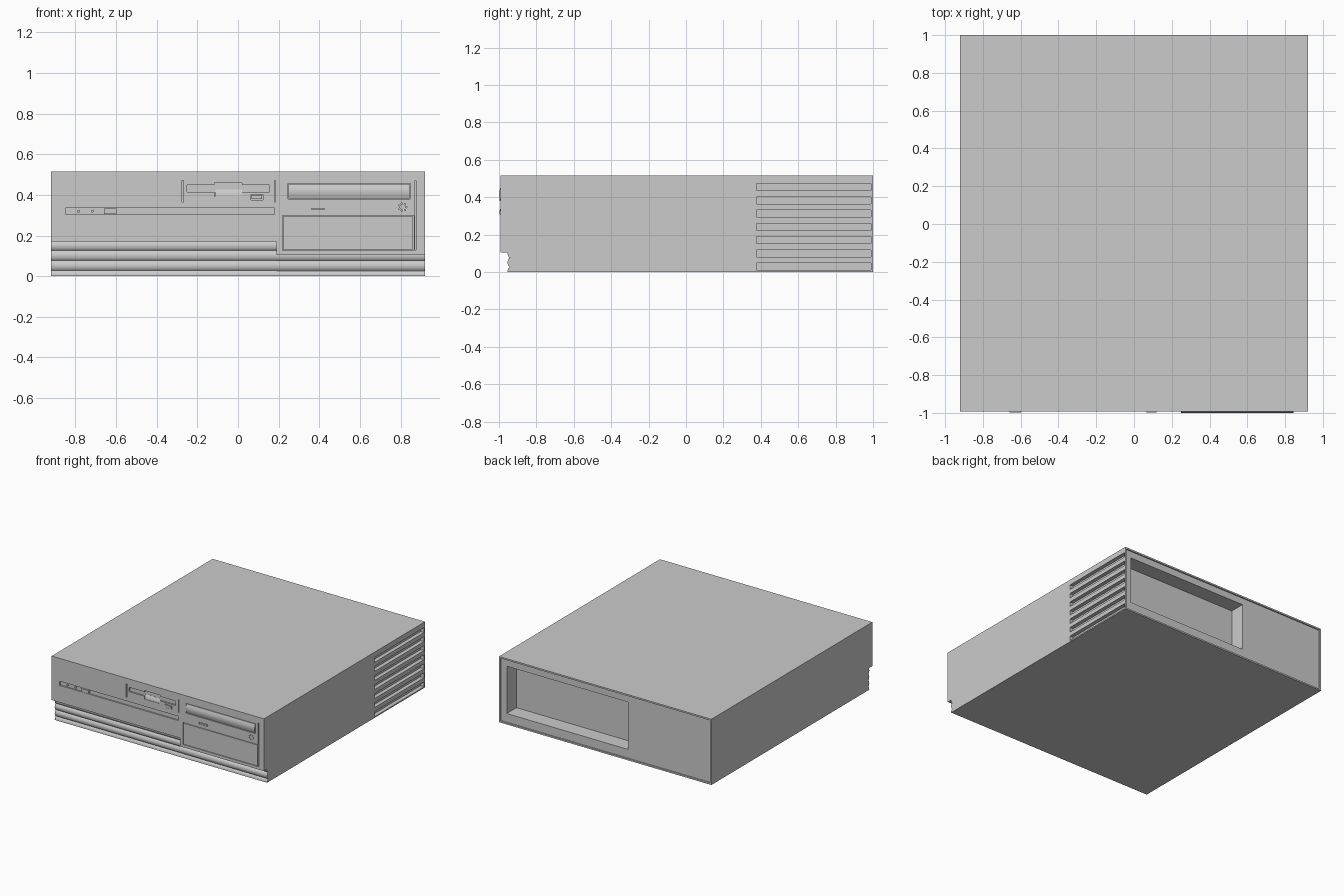
import bpy, bmesh, math

if "Cube" in bpy.data.objects:
    bpy.data.objects.remove(bpy.data.objects["Cube"])

FRONT = -0.992   # bezel face
SEAM = -0.935    # where bezel meets the case


def finish(bm, name):
    bmesh.ops.recalc_face_normals(bm, faces=bm.faces[:])
    me = bpy.data.meshes.new(name)
    bm.to_mesh(me)
    bm.free()
    ob = bpy.data.objects.new(name, me)
    bpy.context.collection.objects.link(ob)
    return ob


def extrude(name, pts, axis, lo, hi, bm=None):
    """Extrude a profile: (y, z) along x, or (x, z) along y."""
    own = bm is None
    bm = bm or bmesh.new()
    at = (lambda p, t: (t, p[0], p[1])) if axis == 'x' else (lambda p, t: (p[0], t, p[1]))
    a = [bm.verts.new(at(p, lo)) for p in pts]
    b = [bm.verts.new(at(p, hi)) for p in pts]
    bm.faces.new(a)
    bm.faces.new(b[::-1])
    n = len(pts)
    for i in range(n):
        bm.faces.new((a[i], b[i], b[(i + 1) % n], a[(i + 1) % n]))
    return finish(bm, name) if own else None


def rect(x0, x1, z0, z1):
    return [(x0, z0), (x1, z0), (x1, z1), (x0, z1)]


def circle(x, z, r, n=10):
    return [(x + r * math.cos(2 * math.pi * i / n), z + r * math.sin(2 * math.pi * i / n)) for i in range(n)]


def block(name, x0, x1, z0, z1, y0, y1):
    return extrude(name, rect(x0, x1, z0, z1), 'y', y0, y1)


def cut(target, items):
    """Subtract a set of separate (profile, y0, y1) prisms."""
    bm = bmesh.new()
    for pts, y0, y1 in items:
        extrude("", pts, 'y', y0, y1, bm)
    cutter = finish(bm, "cutter")
    cutter.hide_render = True
    mod = target.modifiers.new("cut", 'BOOLEAN')
    mod.operation, mod.solver, mod.object = 'DIFFERENCE', 'EXACT', cutter
    bpy.context.view_layer.objects.active = target
    bpy.ops.object.modifier_apply(modifier=mod.name)
    bpy.data.objects.remove(cutter)


def smooth(ob, angle=30):
    bpy.ops.object.select_all(action='DESELECT')
    ob.select_set(True)
    bpy.context.view_layer.objects.active = ob
    bpy.ops.object.shade_smooth_by_angle(angle=math.radians(angle))


# case with rear rim, rear port recess and right side vents
case = block("case", -0.92, 0.92, 0, 0.515, SEAM, 1)
cut(case, [(rect(-0.908, 0.908, 0.012, 0.503), 0.99, 1.1)])
cut(case, [(rect(-0.19, 0.86, 0.08, 0.45), 0.87, 1.1)])
cut(case, [(rect(0.89, 1.0, 0.01 + i * 0.0708, 0.048 + i * 0.0708), 0.377, 0.988) for i in range(7)])

# front bezel with stepped lower edge
bezel = extrude("front_bezel", [(-0.92, 0.17), (0.19, 0.17), (0.19, 0.105), (0.92, 0.105),
                                (0.92, 0.515), (-0.92, 0.515)], 'y', FRONT, SEAM)


def recess(x0, x1, z0, z1, depth):
    return (rect(x0, x1, z0, z1), -1.1, FRONT + depth)


# floppy slot outline with a wider thumb notch in the middle
slot = [(-0.25, 0.415), (-0.115, 0.415), (-0.115, 0.392), (0.02, 0.392), (0.02, 0.415), (0.155, 0.415),
        (0.155, 0.449), (0.02, 0.449), (0.02, 0.459), (-0.115, 0.459), (-0.115, 0.449), (-0.25, 0.449)]
cuts = [
    recess(-0.85, 0.18, 0.303, 0.336, 0.010),     # status strip
    (slot, -1.1, FRONT + 0.012),
    recess(0.063, 0.122, 0.376, 0.403, 0.008),    # eject button well
    recess(0.245, 0.848, 0.379, 0.457, 0.010),    # optical drive well
    recess(0.218, 0.866, 0.127, 0.299, 0.010),    # spare bay well
    recess(0.357, 0.43, 0.323, 0.339, 0.006),     # drive button well
]
for x, z0 in ((-0.272, 0.365), (0.182, 0.365), (0.873, 0.13)):  # vertical seams
    cuts.append(recess(x - 0.003, x + 0.003, z0, 0.47, 0.008))
for i in range(7):                                # round hole pattern
    a = 2 * math.pi * i / 7
    cuts.append((circle(0.81 + 0.018 * math.cos(a), 0.34 + 0.018 * math.sin(a), 0.0035, 8), -1.1, FRONT + 0.008))
cut(bezel, cuts)

# status strip lamps and button
for i, x in enumerate((-0.785, -0.717)):
    extrude(f"status_lamp_{i + 1}", circle(x, 0.32, 0.007), 'y', FRONT + 0.002, FRONT + 0.011)
block("power_button", -0.66, -0.597, 0.307, 0.333, -0.997, FRONT + 0.011)

# floppy drive parts
notch = [(FRONT + 0.013, 0.393)]
notch += [(FRONT + 0.001 + 0.010 * (i / 6) ** 2, 0.393 + 0.034 * i / 6) for i in range(7)]
notch += [(FRONT + 0.013, 0.427)]
smooth(extrude("floppy_thumb_curve", notch, 'x', -0.114, 0.019))
block("floppy_eject_button", 0.067, 0.118, 0.38, 0.399, -0.998, FRONT + 0.009)

# optical drive tray with gently bowed face
tray = [(FRONT + 0.011, 0.383)]
tray += [(FRONT - 0.008 * math.sin(math.pi * i / 12), 0.383 + 0.070 * i / 12) for i in range(13)]
tray += [(FRONT + 0.011, 0.453)]
smooth(extrude("optical_tray", tray, 'x', 0.249, 0.844))
block("optical_button", 0.361, 0.426, 0.326, 0.336, FRONT - 0.003, FRONT + 0.007)

# blank panel over the spare bay
block("bay_cover", 0.222, 0.862, 0.131, 0.295, FRONT, FRONT + 0.011)


# horizontal base ribs, taller on the left of the step
def ribs(name, x0, x1, top):
    n = 48
    pts = []
    for i in range(n + 1):
        z = top * i / n
        pts.append((-0.94 - 0.014 * math.sqrt(abs(math.sin(math.pi * (z - 0.027) / 0.0495))), z))
    smooth(extrude(name, pts + [(SEAM, top), (SEAM, 0)], 'x', x0, x1), 40)


ribs("base_ribs_left", -0.92, 0.19, 0.17)
ribs("base_ribs_right", 0.19, 0.92, 0.105)
